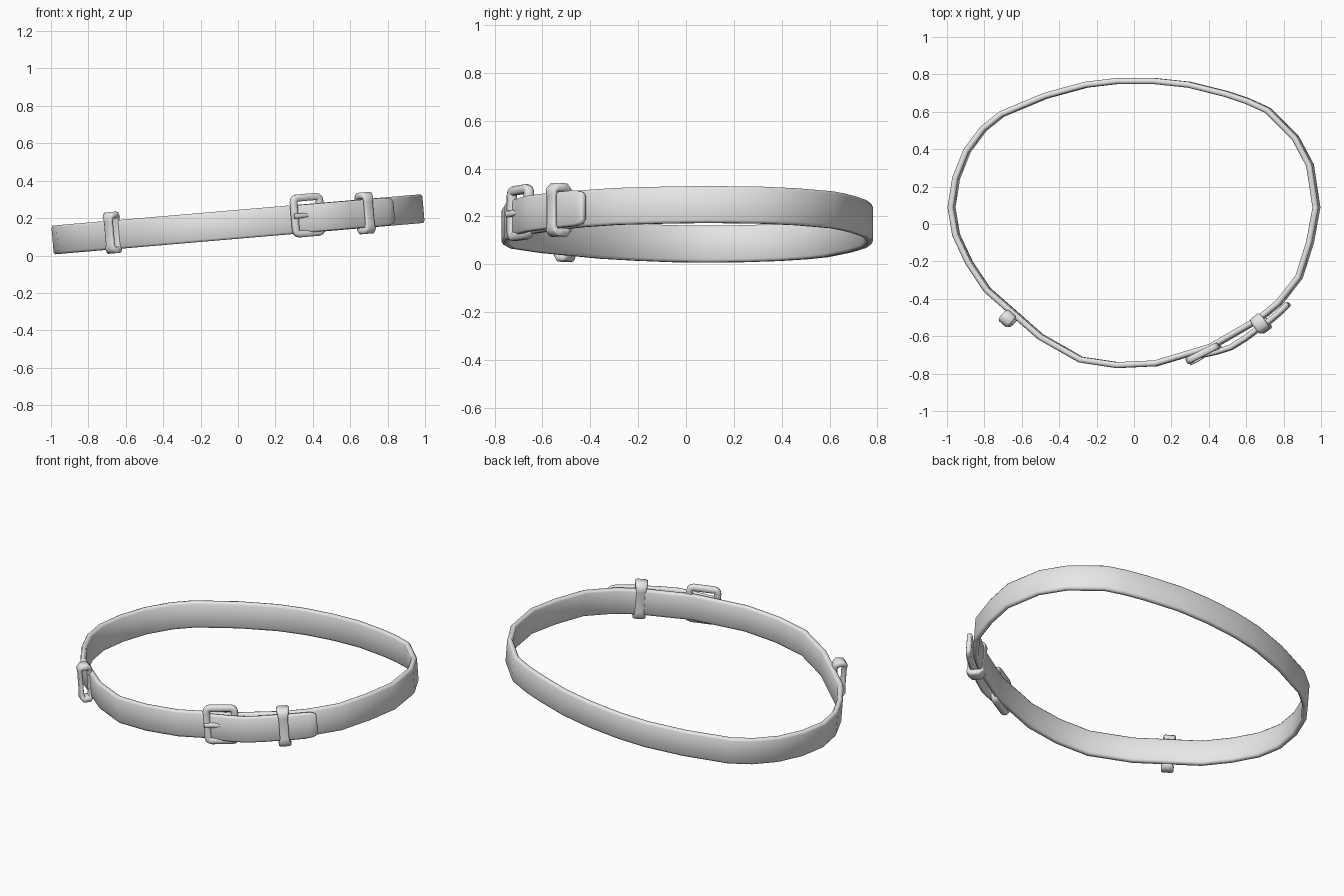
import bpy, bmesh, math
from mathutils import Matrix, Vector

if "Cube" in bpy.data.objects:
    bpy.data.objects.remove(bpy.data.objects["Cube"], do_unlink=True)

# One plain grey for the whole belt
grey = bpy.data.materials.new("plain grey")
grey.use_nodes = True
grey.diffuse_color = (0.8, 0.8, 0.8, 1)
grey.node_tree.nodes["Principled BSDF"].inputs["Base Color"].default_value = (0.8, 0.8, 0.8, 1)

# The belt hangs at a slant, higher on its left side
SLANT = Matrix.Translation((0, 0, 0.167)) @ Matrix.Rotation(-math.atan(0.085), 4, 'Y')


def section(half_n, half_z, bevel):
    """Bevelled rectangle: offset across the path, offset along local z."""
    a, b = half_n - bevel * 0.6, half_z - bevel
    quarter = [(half_n, b), (a, half_z)]
    right = [(half_n, -b)] + quarter
    return right + [(-a, half_z), (-half_n, b), (-half_n, -b), (-a, -half_z), (a, -half_z)]


def sweep(name, path, profile, frame=Matrix(), closed=True, scales=None):
    """Sweep a profile along a path in the local XY plane of a frame."""
    bm = bmesh.new()
    pts = [Vector(p) for p in path]
    n = len(pts)
    rings = []
    for i, p in enumerate(pts):
        before = pts[i - 1] if closed or i else p
        after = pts[(i + 1) % n] if closed or i < n - 1 else p
        t = (after - before).normalized()
        side = Vector((t.y, -t.x))
        sn, sz = scales[i] if scales else (1, 1)
        ring = []
        for off, z in profile:
            q = p + side * off * sn
            ring.append(bm.verts.new(SLANT @ frame @ Vector((q.x, q.y, z * sz))))
        rings.append(ring)
    k = len(profile)
    for i in range(n if closed else n - 1):
        a, b = rings[i], rings[(i + 1) % n]
        for j in range(k):
            bm.faces.new((a[j], a[(j + 1) % k], b[(j + 1) % k], b[j]))
    if not closed:
        bm.faces.new(rings[0])
        bm.faces.new(rings[-1])
    bmesh.ops.recalc_face_normals(bm, faces=bm.faces)
    mesh = bpy.data.meshes.new(name)
    bm.to_mesh(mesh)
    bm.free()
    mesh.materials.append(grey)
    obj = bpy.data.objects.new(name, mesh)
    bpy.context.collection.objects.link(obj)
    bpy.ops.object.select_all(action='DESELECT')
    obj.select_set(True)
    bpy.context.view_layer.objects.active = obj
    bpy.ops.object.shade_smooth_by_angle(angle=math.radians(70))
    return obj


def rounded_rect(hx, hy, r, steps=3):
    """Closed rounded rectangle path."""
    out = []
    for c, (sx, sy) in enumerate([(1, 1), (-1, 1), (-1, -1), (1, -1)]):
        for s in range(steps + 1):
            a = math.pi / 2 * (c + s / steps)
            out.append((sx * (hx - r) + r * math.cos(a), sy * (hy - r) + r * math.sin(a)))
    return out


def frame_at(x, y, z, angle, order):
    """Frame on the strap; order picks tangent, outward and up for local X, Y, Z."""
    axes = {"t": Vector((math.cos(angle), math.sin(angle), 0)),
            "n": Vector((math.sin(angle), -math.cos(angle), 0)),
            "u": Vector((0, 0, 1))}
    m = Matrix([axes[c] for c in order]).transposed().to_4x4()
    m.translation = (x, y, z)
    return m


# Main strap loop
outline = [(-.09, .78), (.11, .78), (.30, .76), (.50, .71), (.62, .67), (.73, .62),
           (.88, .47), (.96, .32), (.995, .09), (.96, -.10), (.90, -.29), (.79, -.43),
           (.68, -.52), (.42, -.67), (.12, -.76), (-.09, -.77), (-.29, -.74),
           (-.51, -.615), (-.80, -.36), (-.90, -.21), (-.97, -.06), (-.995, .09),
           (-.97, .25), (-.91, .40), (-.82, .52), (-.72, .60), (-.48, .70), (-.26, .76)]
sweep("strap", [(x * .984, y * .98) for x, y in outline], section(.016, .077, .012))

# Free end of the strap, lying outside the loop, with a rounded tip
tongue = [(.31, -.715), (.37, -.70), (.44, -.685), (.52, -.66), (.60, -.61), (.66, -.565),
          (.72, -.525), (.78, -.475), (.805, -.45), (.822, -.433), (.83, -.425)]
tip = [(1, 1)] * (len(tongue) - 3) + [(1, .97), (1, .88), (.8, .72)]
sweep("strap_tongue", tongue, section(.014, .075, .01), closed=False, scales=tip)

# Buckle frame and prong
slope = math.radians(27)
buckle = frame_at(.375, -.692, .017, slope, "tun")
sweep("buckle_frame", rounded_rect(.078, .096, .02), section(.019, .018, .01), buckle)
prong = frame_at(.375, -.705, .017, slope, "tun")
sweep("buckle_prong", [(-.085, 0), (-.03, 0), (.01, 0)], section(.014, .014, .006),
      prong, closed=False, scales=[(1, 1), (.9, 1), (.4, .6)])


# Keeper loops, thick at top and bottom and slim on the faces
def keeper(name, x, y, z, angle, depth):
    path = []
    for sy in (1, -1):
        bar = [(depth, .06), (depth, .082), (depth * .6, .094), (-depth * .6, .094),
               (-depth, .082), (-depth, .06)]
        path += [(px * sy, py * sy) for px, py in bar]
    sizes = [(.65, .85), (.9, 1), (1.1, 1.15), (1.1, 1.15), (.9, 1), (.65, .85)] * 2
    sweep(name, path, section(.016, .03, .008), frame_at(x, y, z, angle, "nut"), scales=sizes)


keeper("front_keeper", .682, -.532, .002, math.radians(36), .036)
keeper("side_keeper", -.672, -.505, .012, math.radians(-41), .026)
